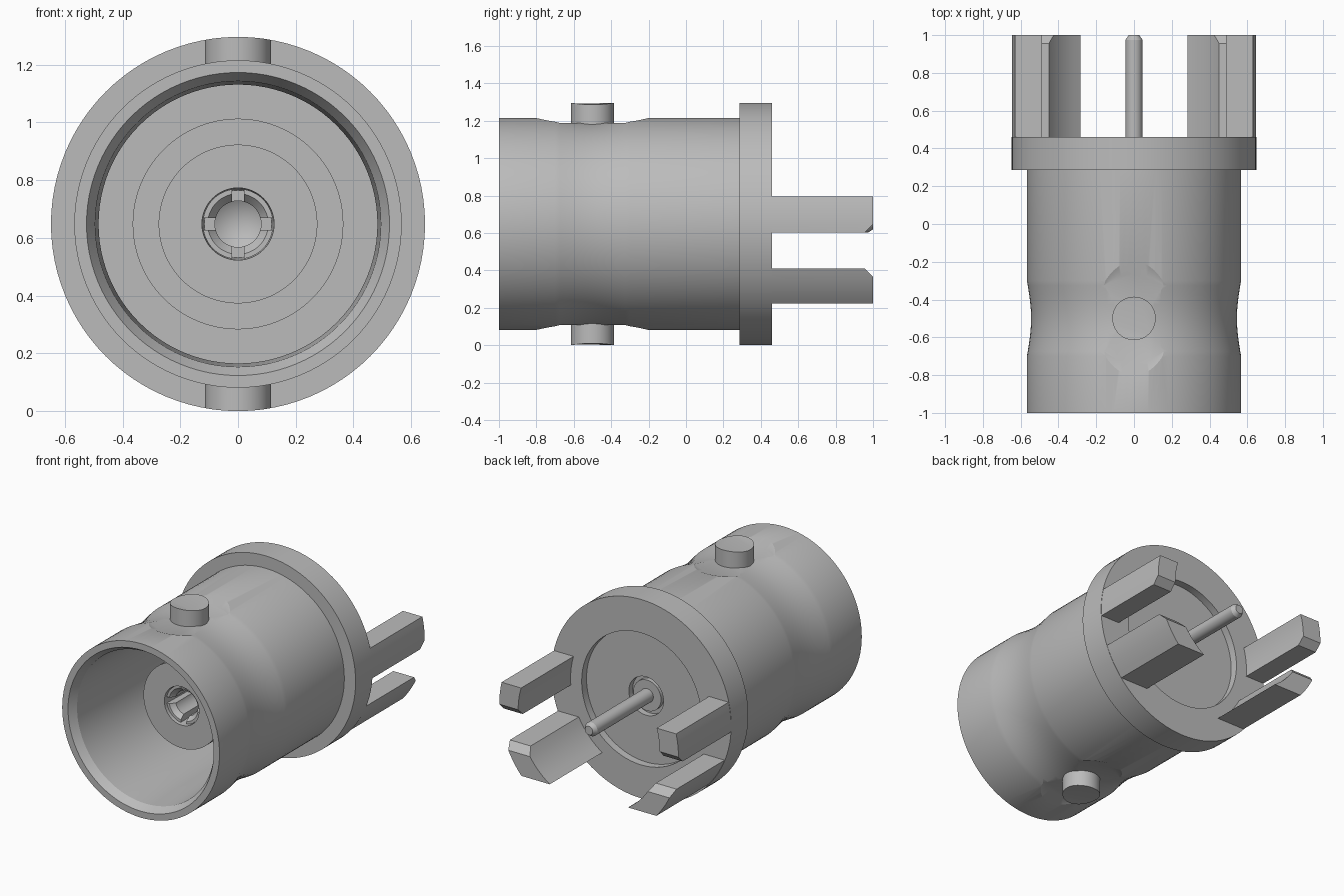
import bpy, bmesh, math
from mathutils import Matrix, Vector

AXIS_Z = 0.648      # height of the connector's long axis
R_OUT = 0.648       # flange radius

if "Cube" in bpy.data.objects:
    bpy.data.objects.remove(bpy.data.objects["Cube"])

metal = bpy.data.materials.new("grey metal")
metal.use_nodes = True
GREY = (0.5, 0.5, 0.5, 1)
metal.diffuse_color = GREY
metal.node_tree.nodes["Principled BSDF"].inputs["Base Color"].default_value = GREY


def add_object(name, bm):
    """Turn a bmesh built around the origin axis into an object on the long axis."""
    bmesh.ops.recalc_face_normals(bm, faces=bm.faces)
    mesh = bpy.data.meshes.new(name)
    bm.to_mesh(mesh)
    bm.free()
    ob = bpy.data.objects.new(name, mesh)
    bpy.context.collection.objects.link(ob)
    ob.location.z = AXIS_Z
    mesh.materials.append(metal)
    return ob


def lathe(name, profile, steps=96):
    """Spin a closed (radius, y) profile around the y axis."""
    bm = bmesh.new()
    vs = [bm.verts.new((r, y, 0)) for r, y in profile]
    es = [bm.edges.new((vs[i], vs[(i + 1) % len(vs)])) for i in range(len(vs))
          if profile[i][0] > 0 or profile[(i + 1) % len(vs)][0] > 0]
    bmesh.ops.spin(bm, geom=vs + es, cent=(0, 0, 0), axis=(0, 1, 0),
                   angle=2 * math.pi, steps=steps)
    bmesh.ops.remove_doubles(bm, verts=bm.verts, dist=1e-5)
    return add_object(name, bm)


def extrude(name, outline, direction):
    """Extrude a planar outline into a solid."""
    bm = bmesh.new()
    face = bm.faces.new([bm.verts.new(p) for p in outline])
    top = bmesh.ops.extrude_face_region(bm, geom=[face])["geom"]
    bmesh.ops.translate(bm, vec=direction,
                        verts=[v for v in top if isinstance(v, bmesh.types.BMVert)])
    return add_object(name, bm)


def box(name, lo, hi):
    outline = [(lo[0], lo[1], lo[2]), (hi[0], lo[1], lo[2]),
               (hi[0], hi[1], lo[2]), (lo[0], hi[1], lo[2])]
    return extrude(name, outline, (0, 0, hi[2] - lo[2]))


def cut(ob, cutter):
    """Subtract the cutter for good and remove it."""
    mod = ob.modifiers.new("cut", "BOOLEAN")
    mod.operation, mod.solver, mod.object = "DIFFERENCE", "EXACT", cutter
    bpy.context.view_layer.objects.active = ob
    bpy.ops.object.modifier_apply(modifier=mod.name)
    bpy.data.objects.remove(cutter)


def smooth(ob, angle=25):
    bpy.ops.object.select_all(action="DESELECT")
    ob.select_set(True)
    bpy.context.view_layer.objects.active = ob
    bpy.ops.object.shade_smooth_by_angle(angle=math.radians(angle))


parts = []

# Shell with waist, rear flange, front cavity and rear recess
waist = []
for i in range(17):
    t = i / 16
    waist.append((0.567 - 0.022 * math.sin(math.pi * t), -0.7 + 0.4 * t))
shell = lathe("shell", [(0.483, -0.6), (0.495, -0.95), (0.525, -1), (0.567, -1)] + waist + [
    (0.567, 0.285), (R_OUT, 0.285), (R_OUT, 0.46), (0.43, 0.46), (0.43, 0.41),
    (0.125, 0.41), (0.125, 0.37), (0, 0.37),
    (0, -0.03), (0.365, -0.03), (0.365, 0), (0.483, 0)])
parts.append(shell)

# Flat round pockets with sloping rims, top and bottom
for side in (1, -1):
    bm = bmesh.new()
    bmesh.ops.create_cone(bm, cap_ends=True, segments=64, radius1=0.235, radius2=0.385,
                          depth=0.06)
    bmesh.ops.translate(bm, verts=bm.verts, vec=(0, -0.5, 0.57))
    if side < 0:
        bmesh.ops.rotate(bm, verts=bm.verts, cent=(0, 0, 0),
                         matrix=Matrix.Rotation(math.pi, 3, "Y"))
    cut(shell, add_object("pocket_cutter", bm))

# Bayonet studs with ends rounded to the flange radius
for side, label in ((1, "top"), (-1, "bottom")):
    bm = bmesh.new()
    bmesh.ops.create_cone(bm, cap_ends=True, segments=48, radius1=0.115, radius2=0.115,
                          depth=0.16)
    for v in bm.verts:
        v.co.z = side * (math.sqrt(R_OUT**2 - v.co.x**2) if v.co.z > 0 else 0.5)
        v.co.y -= 0.5
    # split the curved cap into strips across the stud
    bmesh.ops.connect_verts(bm, verts=[])
    caps = [f for f in bm.faces if len(f.verts) > 4]
    bmesh.ops.triangulate(bm, faces=caps)
    parts.append(add_object("bayonet_stud_" + label, bm))

# Insulator standing in the cavity
parts.append(lathe("insulator", [(0.125, -0.58), (0.275, -0.58), (0.275, 0), (0.115, 0),
                                 (0.115, -0.3)]))

# Slotted centre contact
contact = lathe("centre_contact", [(0.105, -0.56), (0.122, -0.56), (0.115, -0.28),
                                   (0.115, 0), (0, 0), (0, -0.2), (0.08, -0.25),
                                   (0.08, -0.53)], 64)
for lo, hi in (((-0.02, -0.7, -0.2), (0.02, -0.36, 0.2)),
               ((-0.2, -0.7, -0.02), (0.2, -0.36, 0.02))):
    cut(contact, box("slot_cutter", lo, hi))
parts.append(contact)

# Rear bushing and signal pin
parts.append(lathe("pin_bushing", [(0, 0.36), (0.1, 0.36), (0.1, 0.4), (0, 0.4)], 48))
parts.append(lathe("signal_pin", [(0, 0.37), (0.045, 0.37), (0.045, 0.975), (0.028, 1),
                                  (0, 1)], 32))

# Four mounting legs: slices of a ring, chamfered at the tip
R_IN = 0.51


def arc(radius, z0, z1, side, n=6):
    zs = [z0 + (z1 - z0) * i / n for i in range(n + 1)]
    return [(side * math.sqrt(radius**2 - z * z), 0.44, z) for z in zs]


for side, hand in ((1, "left"), (-1, "right")):
    for z0, z1, level in ((-0.045, 0.147, "upper"), (-0.425, -0.238, "lower")):
        outline = arc(R_IN, z0, z1, side) + arc(R_OUT - 0.002, z1, z0, side)
        leg = extrude(f"{level}_leg_{hand}", outline, (0, 0.56, 0))
        bm = bmesh.new()
        bm.from_mesh(leg.data)
        edge_z, up = (z0, -1) if level == "upper" else (z1, 1)
        res = bmesh.ops.bisect_plane(bm, geom=bm.verts[:] + bm.edges[:] + bm.faces[:],
                                     plane_co=(0, 0.955, edge_z),
                                     plane_no=Vector((0, 1, up)), clear_outer=True)
        rim = [e for e in res["geom_cut"] if isinstance(e, bmesh.types.BMEdge)]
        bmesh.ops.contextual_create(bm, geom=rim)
        bmesh.ops.recalc_face_normals(bm, faces=bm.faces)
        bm.to_mesh(leg.data)
        bm.free()
        parts.append(leg)

for ob in parts:
    smooth(ob)
